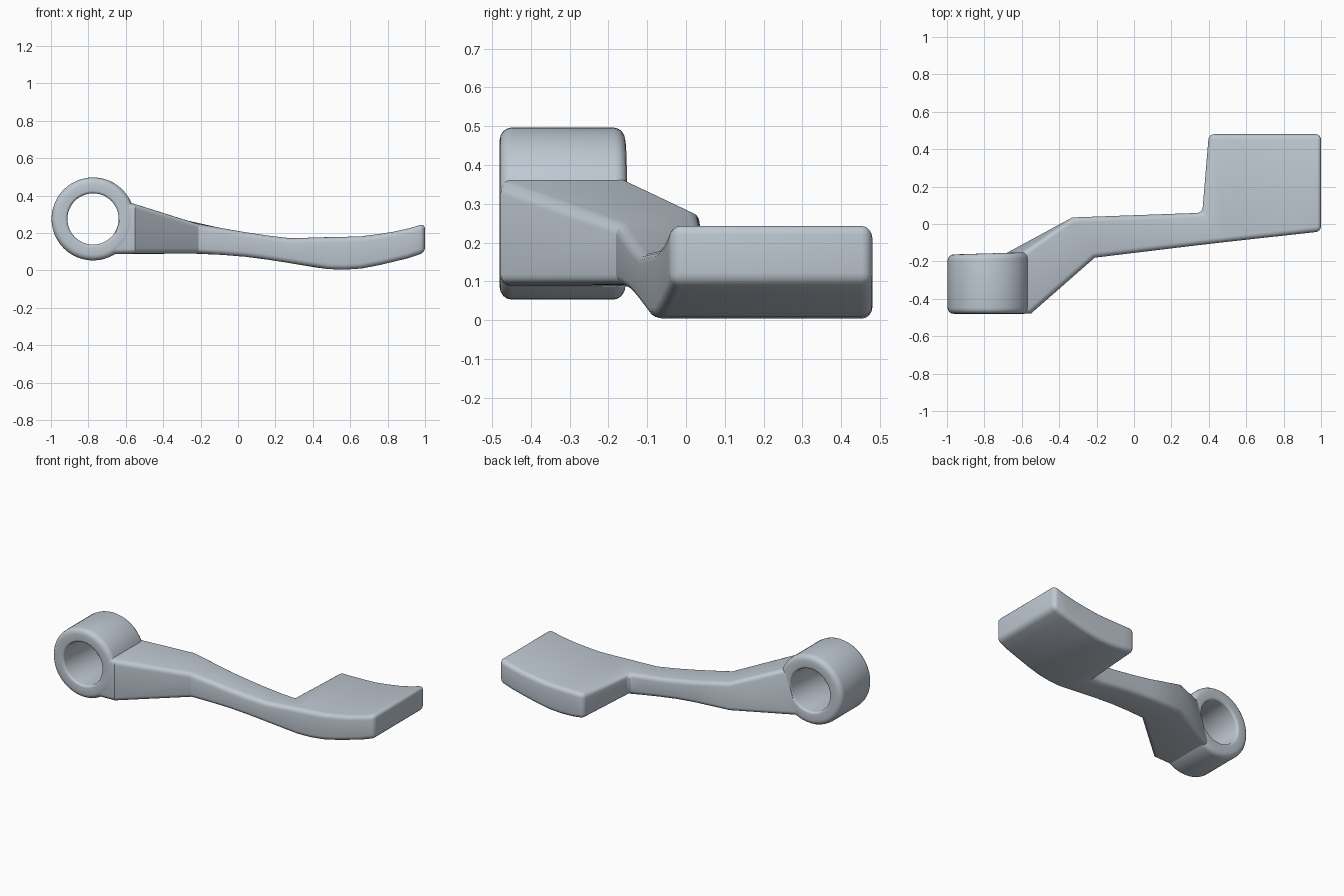
import bpy, bmesh, math

if "Cube" in bpy.data.objects:
    bpy.data.objects.remove(bpy.data.objects["Cube"])

steel = bpy.data.materials.new("blue_grey")
steel.diffuse_color = (0.52, 0.58, 0.64, 1)
steel.use_nodes = True
steel.node_tree.nodes["Principled BSDF"].inputs["Base Color"].default_value = steel.diffuse_color


def finish(bm, name):
    bmesh.ops.recalc_face_normals(bm, faces=bm.faces[:])
    me = bpy.data.meshes.new(name)
    bm.to_mesh(me)
    bm.free()
    me.materials.append(steel)
    ob = bpy.data.objects.new(name, me)
    bpy.context.collection.objects.link(ob)
    bpy.ops.object.select_all(action='DESELECT')
    bpy.context.view_layer.objects.active = ob
    ob.select_set(True)
    bpy.ops.object.shade_smooth_by_angle(angle=math.radians(30))


def interp(pts, x):
    if x <= pts[0][0]:
        return pts[0][1]
    for (a, za), (b, zb) in zip(pts, pts[1:]):
        if x <= b:
            return za + (zb - za) * (x - a) / (b - a)
    return pts[-1][1]


# Side profile and plan outline of the lever
TOP = [(-0.6, 0.37), (-0.33, 0.28), (-0.21, 0.248), (0, 0.21), (0.2, 0.18), (0.28, 0.172),
       (0.365, 0.166), (0.4, 0.177), (0.46, 0.177), (0.65, 0.181), (0.8, 0.2), (0.9, 0.221), (1, 0.25)]
BOTTOM = [(-0.69, 0.086), (-0.4, 0.095), (-0.2, 0.09), (0, 0.078), (0.2, 0.052), (0.4, 0.018),
          (0.48, 0.007), (0.57, 0.004), (0.66, 0.01), (0.75, 0.027), (0.9, 0.062), (1, 0.095)]
FRONT = [(-0.55, -0.478), (-0.21, -0.18), (0.41, -0.105), (1, -0.04)]
BACK = [(-0.6, -0.155), (-0.33, 0.035), (0.365, 0.06), (0.4, 0.48), (1, 0.48)]

bm = bmesh.new()


def column(x, y, x_low=None):
    xl = x if x_low is None else x_low
    return (bm.verts.new((xl, y, interp(BOTTOM, xl))), bm.verts.new((x, y, interp(TOP, x))))


# Front and back columns; None marks a corner present on one side only
pairs = [(-0.6, -0.6), (-0.55, None), (-0.21, -0.33)]
pairs += [(x, x) for x in (-0.08, 0.04, 0.16, 0.28)]
pairs += [(None, 0.365), (None, 0.4)]
pairs += [(x, x) for x in (0.48, 0.57, 0.66, 0.75, 0.83, 0.91, 1.0)]

sections = []
for i, (xf, xb) in enumerate(pairs):
    low = -0.69 if i == 0 else None
    f = None if xf is None else column(xf, interp(FRONT, xf), low)
    b = None if xb is None else column(xb, interp(BACK, xb), low)
    sections.append((f, b))

# Side walls
for side in (0, 1):
    cols = [s[side] for s in sections if s[side]]
    for a, b in zip(cols, cols[1:]):
        bm.faces.new((a[0], b[0], b[1], a[1]))
# Top and bottom faces between complete sections
full = [i for i, s in enumerate(sections) if s[0] and s[1]]
for i, j in zip(full, full[1:]):
    front = [s[0] for s in sections[i:j + 1] if s[0]]
    back = [s[1] for s in sections[i:j + 1] if s[1]]
    loop = front + back[::-1]
    for level in (0, 1):
        bm.faces.new([c[level] for c in loop])
# End caps
for f, b in (sections[0], sections[-1]):
    bm.faces.new((f[0], b[0], b[1], f[1]))
bmesh.ops.recalc_face_normals(bm, faces=bm.faces[:])
hidden = {v for c in sections[0] for v in c}
edges = [e for e in bm.edges if e.calc_face_angle(0) > math.radians(45)
         and not all(v in hidden for v in e.verts)]
bmesh.ops.bevel(bm, geom=edges, offset=0.028, offset_type='OFFSET', segments=4,
                profile=0.5, affect='EDGES', clamp_overlap=False)
finish(bm, "lever_arm_and_pad")

# Pivot ring, swept around an axis along y
CX, CZ, R, HOLE, Y0, Y1 = -0.775, 0.275, 0.222, 0.137, -0.48, -0.157
profile = []
for r, y, rad, start in ((R, Y0, 0.032, 270), (R, Y1, 0.032, 0),
                         (HOLE, Y1, 0.014, 90), (HOLE, Y0, 0.014, 180)):
    cr = r - rad if r == R else r + rad
    cy = y + rad if y == Y0 else y - rad
    for k in range(5):
        a = math.radians(start + 90 * k / 4)
        profile.append((cr + rad * math.cos(a), cy + rad * math.sin(a)))

bm = bmesh.new()
N = 48
rings = []
for i in range(N):
    t = 2 * math.pi * i / N
    ring = []
    for r, y in profile:
        x = r * math.cos(t)
        skew = 0.03 * x if y > -0.3 else 0   # slightly slanted rear face
        ring.append(bm.verts.new((CX + x, y + skew, CZ + r * math.sin(t))))
    rings.append(ring)
M = len(profile)
for i in range(N):
    a, b = rings[i], rings[(i + 1) % N]
    for k in range(M):
        m = (k + 1) % M
        bm.faces.new((a[k], a[m], b[m], b[k]))
finish(bm, "pivot_ring")
